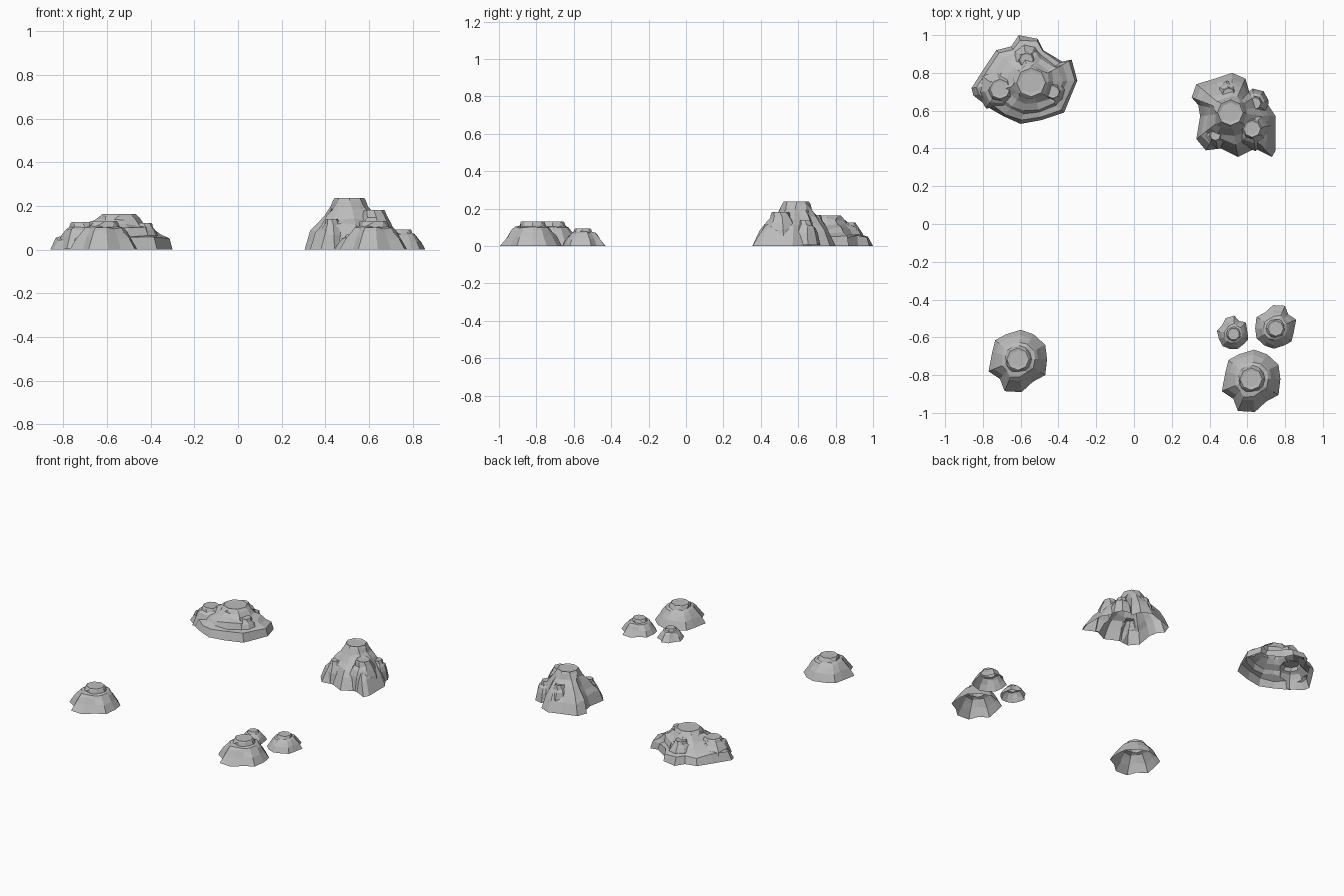
import bpy, bmesh, math, random
from mathutils import Vector

cube = bpy.data.objects.get("Cube")
if cube:
    bpy.data.objects.remove(cube)

stone = bpy.data.materials.new("grey_stone")
stone.use_nodes = True
stone.diffuse_color = (0.5, 0.5, 0.5, 1)
stone.node_tree.nodes["Principled BSDF"].inputs["Base Color"].default_value = (0.5, 0.5, 0.5, 1)


def mound(name, outline, peak, cap, height, levels, seed=1, rough=0.05, ground=0):
    """Craggy closed mound: ragged rings run from a ground outline to an octagonal dished cap."""
    rng = random.Random(seed)
    bm = bmesh.new()
    n = len(outline)
    centre = Vector(peak)

    def angle(p):
        return math.atan2(p.y - centre.y, p.x - centre.x) % math.tau

    base = sorted((Vector(p) for p in outline), key=angle)
    rings = [[bm.verts.new((p.x, p.y, ground)) for p in base]]
    # stepped ledges, with ragged edges
    for t, h in levels:
        ring = []
        for p in base:
            edge = centre + (p - centre).normalized() * cap
            q = p.lerp(edge, t + rng.uniform(-rough, rough))
            ring.append(bm.verts.new((q.x, q.y, height * (h + rng.uniform(-rough, rough)))))
        rings.append(ring)
    for a, b in zip(rings, rings[1:]):
        for i in range(n):
            j = (i + 1) % n
            bm.faces.new((a[i], a[j], b[j], b[i]))
    bm.faces.new(rings[0][::-1])
    # bevelled octagonal cap with a shallow dish
    caps = []
    for r, h in ((1, 0.95), (0.9, 1), (0.7, 0.98)):
        caps.append([bm.verts.new((centre.x + cap * r * math.cos(math.tau * k / 8),
                                   centre.y + cap * r * math.sin(math.tau * k / 8), height * h))
                     for k in range(8)])
    for a, b in zip(caps, caps[1:]):
        for i in range(8):
            j = (i + 1) % 8
            bm.faces.new((a[i], a[j], b[j], b[i]))
    bm.faces.new(caps[-1])
    # join the last ledge to the nearest cap corners
    corner = [round(angle(p) * 8 / math.tau) for p in base]
    corner.append(corner[0] + 8)
    for i in range(n):
        upper = [caps[0][k % 8] for k in range(corner[i + 1], corner[i] - 1, -1)]
        bm.faces.new([rings[-1][i], rings[-1][(i + 1) % n]] + upper)
    bmesh.ops.triangulate(bm, faces=[f for f in bm.faces if len(f.verts) == 5])
    me = bpy.data.meshes.new(name)
    bm.to_mesh(me)
    bm.free()
    me.materials.append(stone)
    ob = bpy.data.objects.new(name, me)
    bpy.context.collection.objects.link(ob)
    return ob


def crag(peak, radius, cap, height, seed):
    """Small eight-sided outcrop on the flank of a larger mound."""
    rng = random.Random(seed)
    ring = []
    for i in range(8):
        r = radius * rng.uniform(0.88, 1.12)
        ring.append((peak[0] + r * math.cos(math.tau * (i + 0.2) / 8),
                     peak[1] + r * math.sin(math.tau * (i + 0.2) / 8)))
    return mound("crag", ring, peak, cap, height,
                 [(0.3, 0.5), (0.6, 0.72), (0.9, 0.84)], seed, 0.04, 0.004)


def finish(ob, crags=()):
    """Merge the crags into the mound, then open its underside."""
    for c in crags:
        mod = ob.modifiers.new("merge", "BOOLEAN")
        mod.operation, mod.solver, mod.object = "UNION", "EXACT", c
    merged = bpy.data.meshes.new_from_object(
        ob.evaluated_get(bpy.context.evaluated_depsgraph_get()))
    ob.modifiers.clear()
    bm = bmesh.new()
    bm.from_mesh(merged)
    under = [f for f in bm.faces if all(v.co.z < 0.0045 for v in f.verts)]
    bmesh.ops.delete(bm, geom=under, context="FACES")
    bm.to_mesh(ob.data)
    bm.free()
    for m in [c.data for c in crags] + [merged]:
        bpy.data.meshes.remove(m)


# wide low mound, back left of the plan
wide = [(-.61, 1.0), (-.51, .98), (-.48, .92), (-.38, .86), (-.33, .87), (-.30, .76),
        (-.37, .59), (-.49, .55), (-.60, .53), (-.69, .57), (-.76, .61), (-.85, .68),
        (-.86, .72), (-.79, .83), (-.73, .92), (-.65, .94)]
finish(mound("wide_mound", wide, (-.545, .75), .085, .163,
             [(.11, .31), (.34, .39), (.5, .58), (.75, .7), (.93, .86)], 3, .055),
       [crag((-.71, .715), .115, .058, .127, 5),
        crag((-.57, .87), .09, .04, .125, 6),
        crag((-.43, .70), .08, .038, .122, 8)])

# tall mound, back right of the plan
tall = [(.305, .67), (.33, .74), (.43, .77), (.52, .80), (.59, .77), (.61, .70), (.68, .70),
        (.71, .63), (.75, .57), (.75, .39), (.73, .355), (.64, .40), (.55, .355), (.46, .40),
        (.38, .39), (.33, .45), (.35, .57), (.34, .63)]
finish(mound("tall_mound", tall, (.51, .59), .075, .237,
             [(.22, .32), (.42, .48), (.66, .62), (.9, .8)], 4, .055),
       [crag((.625, .505), .11, .05, .182, 9),
        crag((.50, .69), .08, .035, .165, 10),
        crag((.64, .64), .075, .035, .135, 12),
        crag((.43, .47), .07, .03, .14, 14)])

# four small mounds sharing one shape, turned and scaled
small = [(.015, .155), (.085, .13), (.145, .075), (.155, .0), (.145, -.085), (.08, -.12),
         (.02, -.175), (-.07, -.17), (-.095, -.105), (-.155, -.065), (-.135, .04), (-.12, .1),
         (-.065, .13)]
first = mound("small_mound", small, (0, 0), .065, .132,
              [(.33, .4), (.56, .62), (.72, .74), (.95, .8)], 7, .045)
finish(first)
first.location = (-.615, -.715, 0)
for name, x, y, s, turn in [("front_mound", .62, -.82, 1, 0), ("cluster_mound", .75, -.552, .7, 180),
                            ("pebble_mound", .527, -.582, .53, 200)]:
    ob = bpy.data.objects.new(name, first.data)
    ob.location = (x, y, 0)
    ob.scale = (s, s, s)
    ob.rotation_euler.z = math.radians(turn)
    bpy.context.collection.objects.link(ob)
